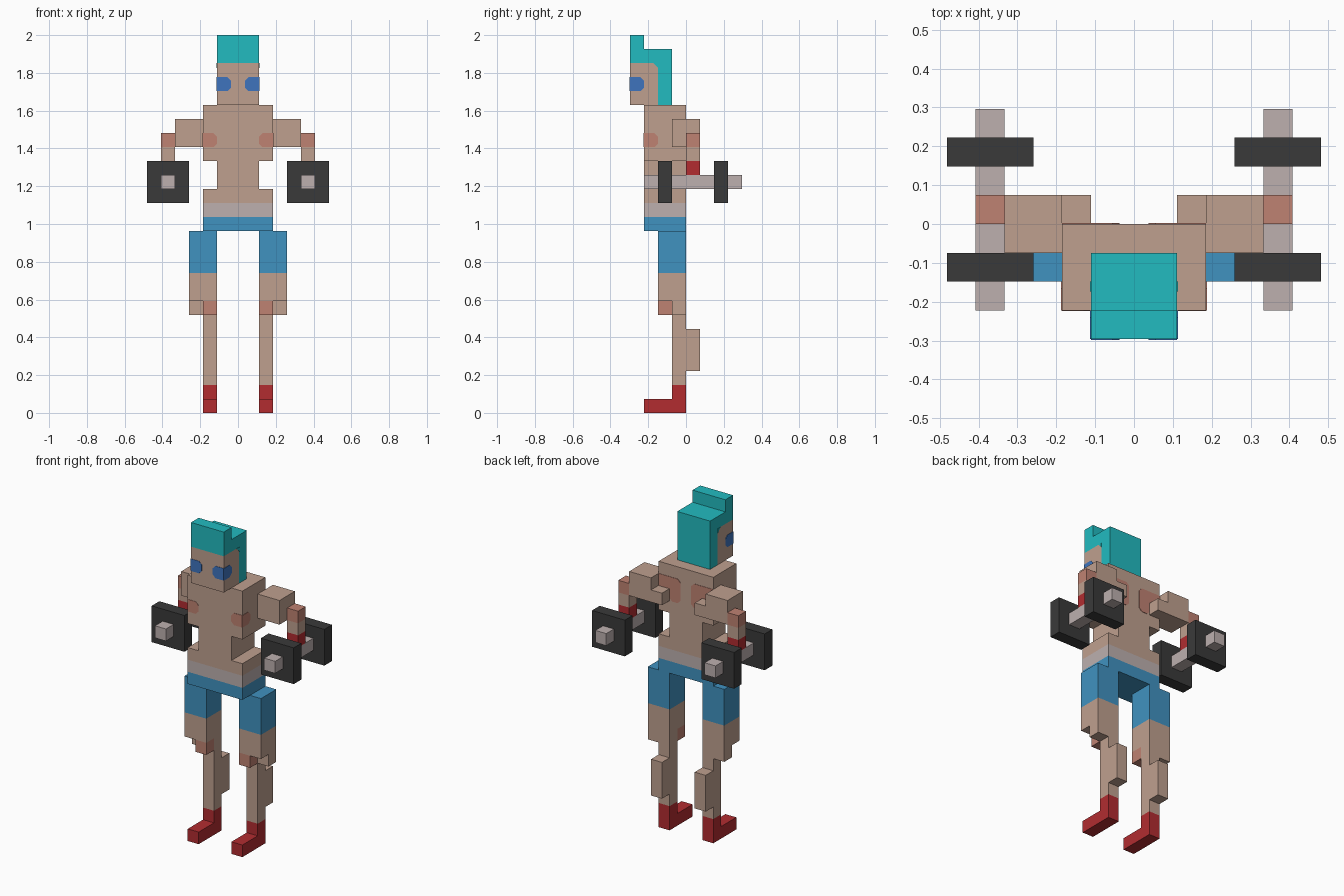
import bpy, bmesh
from mathutils import Vector

U = 2 / 27          # one block
T = 0.03            # half thickness of painted plates, in blocks

cube = bpy.data.objects.get("Cube")
if cube:
    bpy.data.objects.remove(cube, do_unlink=True)


def linear(c):
    c /= 255
    return c / 12.92 if c <= 0.04045 else ((c + 0.055) / 1.055) ** 2.4


def material(name, *rgb):
    m = bpy.data.materials.new(name)
    m.use_nodes = True
    col = (*[linear(c) for c in rgb], 1)
    m.diffuse_color = col
    bsdf = m.node_tree.nodes["Principled BSDF"]
    bsdf.inputs["Base Color"].default_value = col
    bsdf.inputs["Roughness"].default_value = 0.9
    return m


SKIN = material("skin", 191, 160, 143)
FLUSH = material("flushed skin", 191, 130, 114)
HAIR = material("teal hair", 34, 187, 192)
EYE = material("eye blue", 62, 116, 190)
SHORTS = material("shorts blue", 64, 146, 192)
BAND = material("pale grey", 189, 176, 175)
IRON = material("dark iron", 58, 58, 58)
RED = material("red", 178, 44, 48)


def finish(name, bm, mat):
    bmesh.ops.recalc_face_normals(bm, faces=bm.faces)
    me = bpy.data.meshes.new(name)
    bm.to_mesh(me)
    bm.free()
    me.materials.append(mat)
    ob = bpy.data.objects.new(name, me)
    bpy.context.collection.objects.link(ob)
    return ob


def block(name, mat, x, y, z):
    """Box from ranges given in blocks."""
    bm = bmesh.new()
    bmesh.ops.create_cube(bm, size=1)
    for v in bm.verts:
        v.co = Vector([U * (r[0] if c < 0 else r[1]) for c, r in zip(v.co, (x, y, z))])
    return finish(name, bm, mat)


def pair(name, mat, x, y, z):
    """Box on the left (+x) and its mirror on the right."""
    block("left_" + name, mat, x, y, z)
    block("right_" + name, mat, (-x[1], -x[0]), y, z)


def plate(name, mat, axis, level, pts):
    """Thin painted plate; pts are the two remaining coordinates in axis order."""
    for side, s in (("left_", 1), ("right_", -1)):
        bm = bmesh.new()
        verts = []
        for a, b in pts:
            co = [a, b]
            co.insert(axis, level - T)
            verts.append(bm.verts.new(Vector((co[0], co[1], co[2])) * U))
        face = bm.faces.new(verts)
        ext = bmesh.ops.extrude_face_region(bm, geom=[face])
        for v in ext["geom"]:
            if isinstance(v, bmesh.types.BMVert):
                v.co[axis] += 2 * T * U
        for v in bm.verts:
            v.co.x *= s
        finish(side + name, bm, mat)


def clipped(a0, a1, b0, b1, c0, c1):
    """Rectangle with its corners cut by c0 on the a0 side and c1 on the a1 side."""
    pts = [(a0 + c0, b0), (a1 - c1, b0), (a1, b0 + c1), (a1, b1 - c1),
           (a1 - c1, b1), (a0 + c0, b1), (a0, b1 - c0), (a0, b0 + c0)]
    return list(dict.fromkeys(pts))


# Head and hair
block("head", SKIN, (-1.5, 1.5), (-4, -2), (22, 25))
block("hair_back", HAIR, (-1.5, 1.5), (-2, -1), (22, 25))
block("hair_top", HAIR, (-1.5, 1.5), (-4, -1), (25, 26))
block("hair_crest", HAIR, (-1.5, 1.5), (-4, -3), (26, 27))
plate("eye_front", EYE, 1, -4, clipped(0.5, 1.5, 23, 24, 0.25, 0))
plate("eye_side", EYE, 0, 1.5, clipped(-4, -3, 23, 24, 0, 0.25))
# Rounded hairline at the upper back corner of each temple
plate("hairline", HAIR, 0, 1.5, [(-2.35, 25), (-2, 25), (-2, 24.65)])

# Torso
block("chest", SKIN, (-2.5, 2.5), (-3, 0), (18, 22))
block("waist", SKIN, (-1.5, 1.5), (-3, 0), (16, 18))
block("hips", SKIN, (-2.5, 2.5), (-3, 0), (15, 16))
block("waistband", BAND, (-2.5, 2.5), (-3, 0), (14, 15))
block("shorts_seat", SHORTS, (-2.5, 2.5), (-3, 0), (13, 14))
plate("chest_patch_front", FLUSH, 1, -3, clipped(1.5, 2.5, 19, 20, 0.25, 0))
plate("chest_patch_side", FLUSH, 0, 2.5, clipped(-3, -2, 19, 20, 0, 0.25))
plate("back_patch", FLUSH, 1, 0, [(0.75, 19), (1.25, 19), (1.5, 19.25), (1.5, 20),
                                  (2.5, 20), (2.5, 21), (0.75, 21), (0.5, 20.75), (0.5, 19.25)])

# Arms
pair("shoulder", SKIN, (2.5, 4.5), (-1, 1), (19, 21))
pair("shoulder_blade", SKIN, (1.5, 2.5), (0, 1), (19, 20))
pair("elbow", FLUSH, (4.5, 5.5), (0, 1), (19, 20))
pair("forearm", SKIN, (4.5, 5.5), (0, 1), (18, 19))
pair("hand", RED, (4.5, 5.5), (0, 1), (17, 18))

# Dumbbells
pair("dumbbell_bar", BAND, (4.5, 5.5), (-3, 4), (16, 17))
pair("dumbbell_front_weight", IRON, (3.5, 6.5), (-2, -1), (15, 18))
pair("dumbbell_back_weight", IRON, (3.5, 6.5), (2, 3), (15, 18))

# Legs
pair("shorts_leg", SHORTS, (1.5, 3.5), (-2, 0), (10, 13))
pair("thigh", SKIN, (1.5, 3.5), (-2, 0), (8, 10))
pair("outer_knee", SKIN, (2.5, 3.5), (-1, 0), (7, 8))
pair("kneecap", FLUSH, (1.5, 2.5), (-2, -1), (7, 8))
pair("shin", SKIN, (1.5, 2.5), (-1, 0), (2, 8))
pair("calf", SKIN, (1.5, 2.5), (0, 1), (3, 6))
pair("shoe_ankle", RED, (1.5, 2.5), (-1, 0), (1, 2))
pair("shoe_sole", RED, (1.5, 2.5), (-3, 0), (0, 1))
